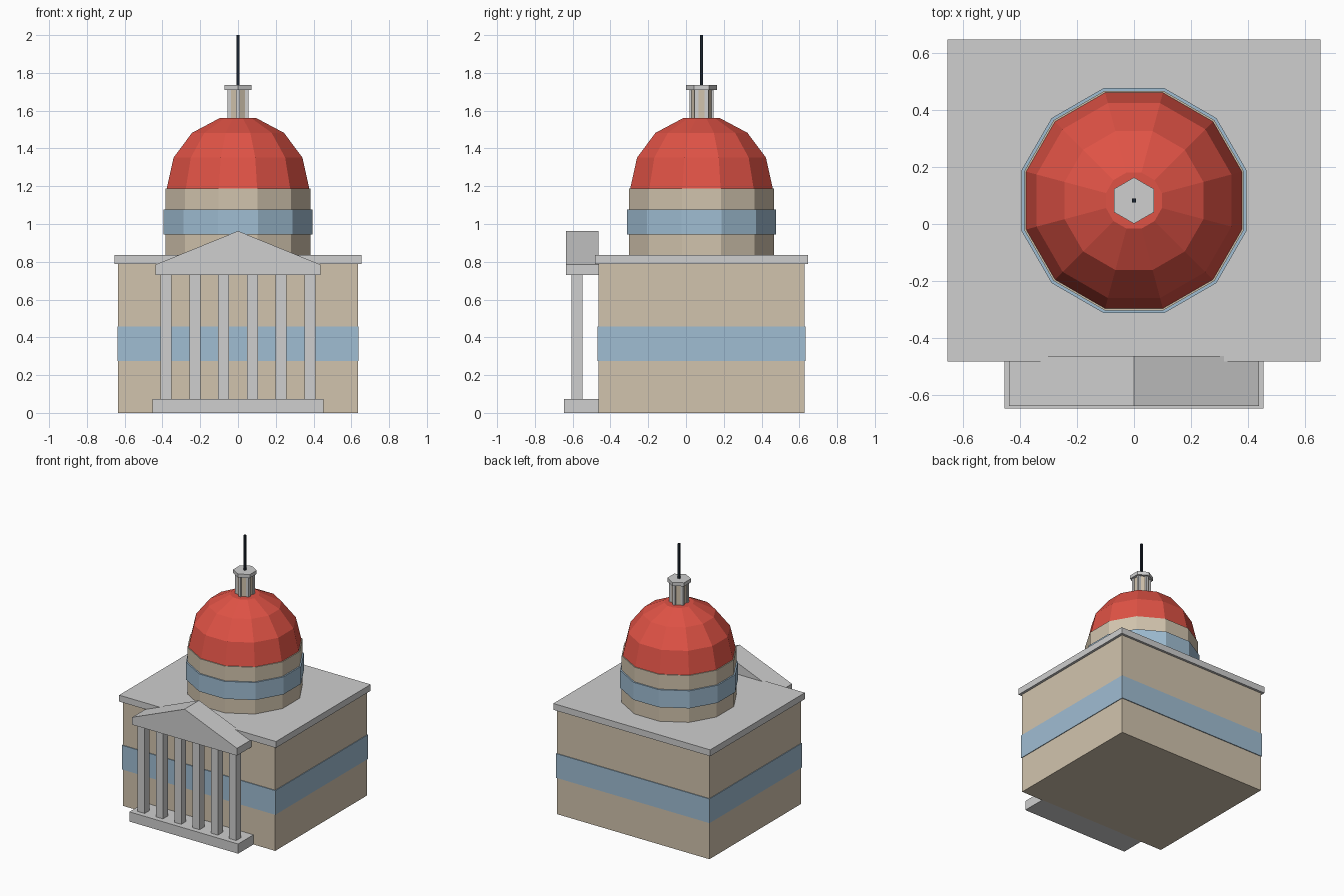
import bpy, bmesh, math

cube = bpy.data.objects.get("Cube")
if cube:
    bpy.data.objects.remove(cube, do_unlink=True)


def material(name, rgb):
    m = bpy.data.materials.new(name)
    m.use_nodes = True
    color = (*rgb, 1)
    m.diffuse_color = color
    m.node_tree.nodes["Principled BSDF"].inputs["Base Color"].default_value = color
    return m


STONE = material("grey stone", (0.62, 0.62, 0.62))
WALL = material("beige wall", (0.64, 0.55, 0.42))
GLASS = material("blue glass", (0.35, 0.51, 0.65))
ROOF = material("red roof", (0.74, 0.085, 0.06))
METAL = material("dark metal", (0.01, 0.016, 0.026))

CY = 0.082  # depth of the dome axis


def finish(name, bm, mat):
    bmesh.ops.recalc_face_normals(bm, faces=bm.faces)
    me = bpy.data.meshes.new(name)
    bm.to_mesh(me)
    bm.free()
    me.materials.append(mat)
    ob = bpy.data.objects.new(name, me)
    bpy.context.collection.objects.link(ob)
    return ob


def box(name, mat, x, y, z):
    """Box from (min, max) ranges."""
    bm = bmesh.new()
    bmesh.ops.create_cube(bm, size=1)
    for v in bm.verts:
        v.co = [r[0] if c < 0 else r[1] for c, r in zip(v.co, (x, y, z))]
    return finish(name, bm, mat)


def lathe(name, mat, sides, profile, turn):
    """Closed faceted solid about the dome axis; profile is (corner radius, z)."""
    bm = bmesh.new()
    rings = []
    for r, z in profile:
        angles = [turn + math.tau * i / sides for i in range(sides)]
        rings.append([bm.verts.new((r * math.cos(a), CY + r * math.sin(a), z)) for a in angles])
    for low, high in zip(rings, rings[1:]):
        for i in range(sides):
            j = (i + 1) % sides
            bm.faces.new((low[i], low[j], high[j], high[i]))
    bm.faces.new(rings[0])
    bm.faces.new(rings[-1])
    return finish(name, bm, mat)


# Main block
box("main_block", WALL, (-0.634, 0.634), (-0.463, 0.627), (0, 0.79))
box("window_band", GLASS, (-0.639, 0.639), (-0.469, 0.633), (0.275, 0.457))
box("roof_slab", STONE, (-0.653, 0.653), (-0.481, 0.645), (0.787, 0.835))

# Portico
box("portico_base", STONE, (-0.453, 0.453), (-0.645, -0.46), (0, 0.073))
for i in range(6):
    x = -0.381 + i * 0.1524
    box(f"column_{i + 1}", STONE, (x - 0.029, x + 0.029), (-0.607, -0.549), (0.07, 0.735))

bm = bmesh.new()
outline = [(-0.437, 0.73), (0.437, 0.73), (0.437, 0.785), (0, 0.963), (-0.437, 0.785)]
gable = bm.faces.new([bm.verts.new((x, -0.636, z)) for x, z in outline])
back = bmesh.ops.extrude_face_region(bm, geom=[gable])["geom"]
bmesh.ops.translate(bm, vec=(0, 0.174, 0), verts=[v for v in back if isinstance(v, bmesh.types.BMVert)])
finish("pediment", bm, STONE)

# Drum and dome, with flat sides facing the four axes
TWELFTH = math.pi / 12
SCALE = 1 / math.cos(TWELFTH)
lathe("drum", WALL, 12, [(0.384 * SCALE, 0.82), (0.384 * SCALE, 1.187)], TWELFTH)
lathe("drum_window_band", GLASS, 12, [(0.394 * SCALE, 0.945), (0.394 * SCALE, 1.077)], TWELFTH)
dome_profile = [(0.378, 1.185), (0.341, 1.352), (0.243, 1.483), (0.098, 1.56)]
lathe("dome", ROOF, 12, [(r * SCALE, z) for r, z in dome_profile], TWELFTH)

# Lantern and spire
SIXTH = math.pi / 6
lathe("lantern", WALL, 6, [(0.058, 1.55), (0.058, 1.72)], SIXTH)
for i in range(6):
    a = SIXTH + i * math.tau / 6
    x, y = 0.054 * math.cos(a), CY + 0.054 * math.sin(a)
    box(f"lantern_post_{i + 1}", STONE, (x - 0.01, x + 0.01), (y - 0.01, y + 0.01), (1.55, 1.715))
lathe("lantern_cap", STONE, 6, [(0.081, 1.71), (0.081, 1.737)], SIXTH)
box("spire", METAL, (-0.007, 0.007), (CY - 0.007, CY + 0.007), (1.73, 2.0))
